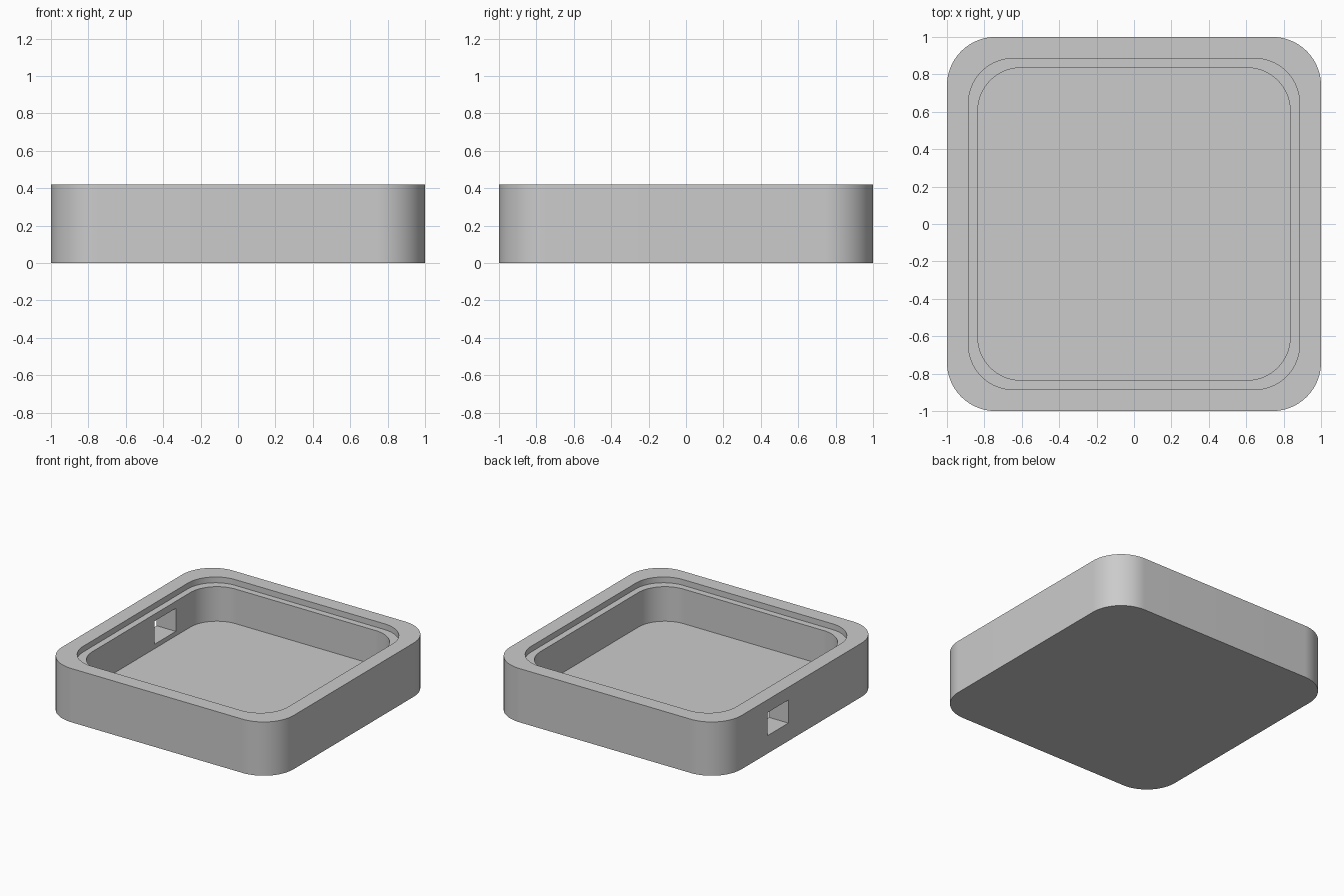
import bpy, bmesh, math

cube = bpy.data.objects.get("Cube")
if cube:
    bpy.data.objects.remove(cube, do_unlink=True)

HEIGHT, LEDGE, FLOOR = 0.42, 0.375, 0.105
ARC_STEPS = 24

grey = bpy.data.materials.new("plain grey")
grey.use_nodes = True
colour = (0.6, 0.6, 0.6, 1)
grey.diffuse_color = colour
grey.node_tree.nodes["Principled BSDF"].inputs["Base Color"].default_value = colour


def rounded_ring(bm, half, radius, z):
    """Closed loop of vertices around a square with rounded corners."""
    c = half - radius
    ring = []
    for corner, (sx, sy) in enumerate([(1, 1), (-1, 1), (-1, -1), (1, -1)]):
        for i in range(ARC_STEPS + 1):
            a = (corner + i / ARC_STEPS) * math.pi / 2
            ring.append(bm.verts.new((sx * c + radius * math.cos(a),
                                      sy * c + radius * math.sin(a), z)))
    return ring


# Tray: outer wall, rim, stepped ledge, inner wall and floor as nested loops
bm = bmesh.new()
rings = [rounded_ring(bm, *r) for r in [
    (1.0, 0.26, 0), (1.0, 0.26, HEIGHT),
    (0.885, 0.24, HEIGHT), (0.885, 0.24, LEDGE),
    (0.835, 0.23, LEDGE), (0.835, 0.23, FLOOR)]]
for low, high in zip(rings, rings[1:]):
    for i in range(len(low)):
        j = (i + 1) % len(low)
        bm.faces.new((low[i], low[j], high[j], high[i]))
bm.faces.new(rings[0][::-1])
bm.faces.new(rings[-1])
bmesh.ops.recalc_face_normals(bm, faces=bm.faces)
mesh = bpy.data.meshes.new("tray")
bm.to_mesh(mesh)
bm.free()
mesh.materials.append(grey)
tray = bpy.data.objects.new("tray", mesh)
bpy.context.collection.objects.link(tray)

# Rectangular port through the side wall
bpy.ops.mesh.primitive_cube_add(size=1, location=(-0.92, 0.295, 0.23))
cutter = bpy.context.object
cutter.name = "port_cutter"
cutter.scale = (0.4, 0.26, 0.18)
cutter.data.materials.append(grey)
cutter.hide_render = True
cutter.display_type = 'WIRE'

cut = tray.modifiers.new("port", 'BOOLEAN')
cut.operation = 'DIFFERENCE'
cut.solver = 'EXACT'
cut.object = cutter

bpy.ops.object.select_all(action='DESELECT')
tray.select_set(True)
bpy.context.view_layer.objects.active = tray
bpy.ops.object.modifier_apply(modifier=cut.name)
bpy.data.objects.remove(cutter, do_unlink=True)
bpy.ops.object.shade_smooth_by_angle(angle=math.radians(30))
